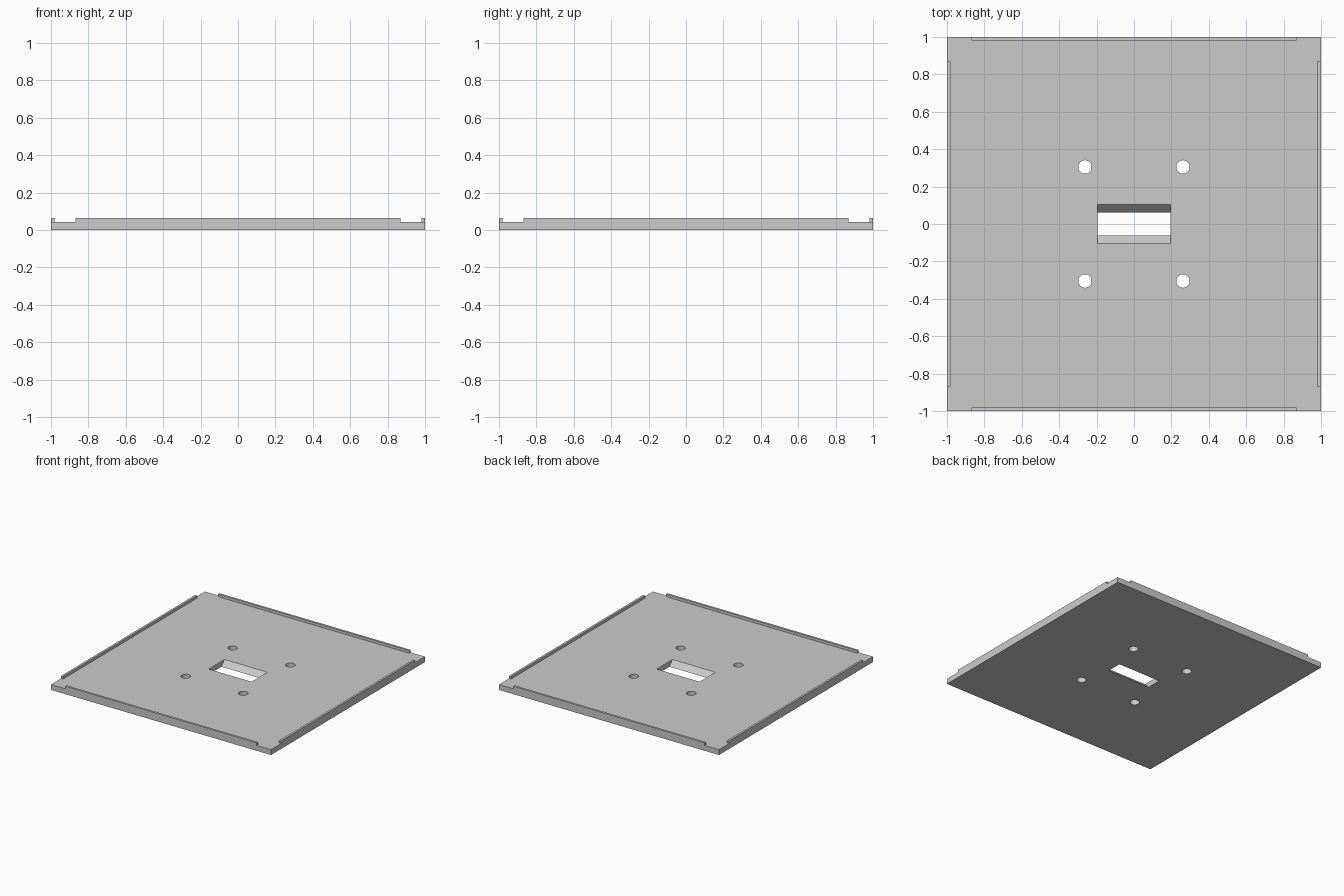
import bpy, bmesh, math

if "Cube" in bpy.data.objects:
    bpy.data.objects.remove(bpy.data.objects["Cube"])

T = 0.044      # plate thickness
TOP = 0.065    # top of the edge lips
LIP = 0.018    # lip width
LEN = 0.87     # half length of a lip

grey = bpy.data.materials.new("light grey")
grey.diffuse_color = (0.6, 0.6, 0.6, 1)
grey.use_nodes = True
grey.node_tree.nodes["Principled BSDF"].inputs["Base Color"].default_value = grey.diffuse_color


def finish(name, bm):
    bmesh.ops.recalc_face_normals(bm, faces=bm.faces)
    me = bpy.data.meshes.new(name)
    bm.to_mesh(me)
    bm.free()
    me.materials.append(grey)
    ob = bpy.data.objects.new(name, me)
    bpy.context.collection.objects.link(ob)
    return ob


def add_box(bm, x0, x1, y0, y1, z0, z1):
    geo = bmesh.ops.create_cube(bm, size=1)
    for v in geo["verts"]:
        v.co = (x0 if v.co.x < 0 else x1, y0 if v.co.y < 0 else y1, z0 if v.co.z < 0 else z1)
    return geo["verts"]


def cut(target, cutter):
    mod = target.modifiers.new(cutter.name, "BOOLEAN")
    mod.operation = "DIFFERENCE"
    mod.solver = "EXACT"
    mod.object = cutter
    cutter.hide_render = True
    cutter.hide_set(True)


# Square base plate
bm = bmesh.new()
add_box(bm, -1, 1, -1, 1, 0, T)
plate = finish("base_plate", bm)

# Central slot, its long walls sloping outward towards the top
bm = bmesh.new()
low, high = -0.02, T + 0.02
slope = (0.103 - 0.062) / T
for v in add_box(bm, -0.195, 0.195, -1, 1, low, high):
    v.co.y *= 0.062 + slope * v.co.z
cut(plate, finish("slot_cutter", bm))

# Four round screw holes
bm = bmesh.new()
for sx in (-1, 1):
    for sy in (-1, 1):
        geo = bmesh.ops.create_cone(bm, cap_ends=True, segments=32,
                                    radius1=0.036, radius2=0.036, depth=0.2)
        bmesh.ops.translate(bm, verts=geo["verts"], vec=(sx * 0.262, sy * 0.305, T / 2))
cut(plate, finish("hole_cutter", bm))

# Raised lip along each edge, stopping short of the corners
for i, side in enumerate(("front", "right", "back", "left")):
    bm = bmesh.new()
    add_box(bm, -LEN, LEN, -1, -1 + LIP, T, TOP)
    lip = finish(side + "_lip", bm)
    lip.rotation_euler.z = i * math.pi / 2
